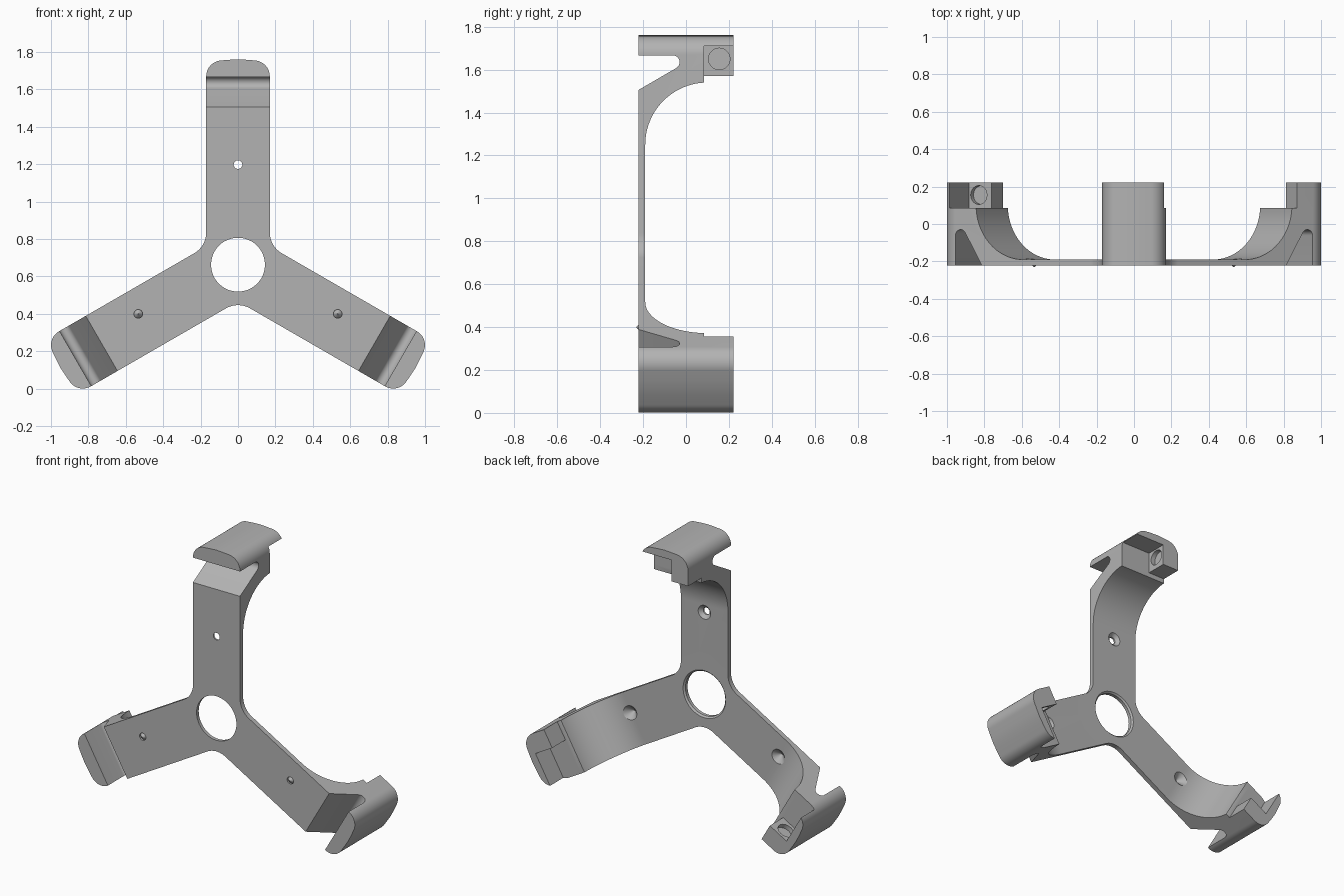
import bpy, bmesh
from math import sin, cos, pi, radians
from mathutils import Matrix, Vector

cube = bpy.data.objects.get("Cube")
if cube:
    bpy.data.objects.remove(cube, do_unlink=True)

HUB = 0.663            # height of the hub centre
FRONT, BACK = -0.222, 0.222
PLATE = -0.19          # rear face of the thin plate
HALF = 0.17            # half width of an arm
TURNS = [Matrix.Translation((0, 0, HUB)) @ Matrix.Rotation(radians(a), 4, 'Y')
         for a in (0, 120, 240)]

grey = bpy.data.materials.new("plain_grey")
grey.use_nodes = True
grey.diffuse_color = (0.45, 0.45, 0.45, 1)
grey.node_tree.nodes["Principled BSDF"].inputs["Base Color"].default_value = (0.45, 0.45, 0.45, 1)


def arc(cx, cy, r, start, end, n=14):
    angles = [radians(start + (end - start) * i / n) for i in range(n + 1)]
    return [(cx + r * cos(a), cy + r * sin(a)) for a in angles]


def add_object(name, bm, matrix):
    bmesh.ops.recalc_face_normals(bm, faces=bm.faces)
    mesh = bpy.data.meshes.new(name)
    bm.to_mesh(mesh)
    bm.free()
    mesh.transform(matrix)
    obj = bpy.data.objects.new(name, mesh)
    bpy.context.collection.objects.link(obj)
    return obj


def prism(name, points, axis, lo, hi, matrix=Matrix()):
    """Extrude a flat outline along x or y."""
    bm = bmesh.new()
    place = (lambda a, b: (lo, a, b)) if axis == 'x' else (lambda a, b: (a, lo, b))
    face = bm.faces.new([bm.verts.new(place(a, b)) for a, b in points])
    step = Vector((hi - lo, 0, 0) if axis == 'x' else (0, hi - lo, 0))
    made = bmesh.ops.extrude_face_region(bm, geom=[face])["geom"]
    bmesh.ops.translate(bm, vec=step, verts=[v for v in made if isinstance(v, bmesh.types.BMVert)])
    return add_object(name, bm, matrix)


def drill(name, axis, centre, r_lo, r_hi, length, matrix=Matrix()):
    """Round cutter whose middle sits at centre."""
    bm = bmesh.new()
    bmesh.ops.create_cone(bm, cap_ends=True, segments=48, radius1=r_lo, radius2=r_hi, depth=length)
    turn = Matrix.Rotation(pi / 2, 4, 'Y') if axis == 'x' else Matrix.Rotation(-pi / 2, 4, 'X')
    return add_object(name, bm, matrix @ Matrix.Translation(centre) @ turn)


def cut(body, cutter):
    cutter.hide_render = True
    mod = body.modifiers.new("cut", 'BOOLEAN')
    mod.operation = 'DIFFERENCE'
    mod.solver = 'EXACT'
    mod.object = cutter
    bpy.context.view_layer.objects.active = body
    bpy.ops.object.modifier_apply(modifier=mod.name)
    bpy.data.objects.remove(cutter, do_unlink=True)


# Three-armed outline with rounded ends and filleted inner corners
arm = (arc(-0.085, 1.007, 0.085, 180, 94)
       + [(-0.04, 1.096), (0, 1.098), (0.04, 1.096)]
       + arc(0.085, 1.007, 0.085, 86, 0)
       + arc(0.30, 0.1732, 0.13, 180, 240))
outline = []
for turn in TURNS:
    for s, r in arm:
        p = turn @ Vector((s, 0, r))
        outline.append((p.x, p.z))
bracket = prism("three_arm_bracket", outline, 'y', FRONT, BACK)

# Side shapes removed from each arm, as (depth, distance from hub)
hollow = ([(PLATE, -0.1)] + arc(0.1, 0.587, 0.29, 180, 93, 28)
          + [(0.085, 0.877), (0.085, 0.908), (0.3, 0.908), (0.3, -0.1)])
slot = ([(-0.3, 0.798), (FRONT, 0.842)] + arc(-0.062, 0.972, 0.032, -59, 90, 14)
        + [(-0.3, 1.004)])
pocket = [(0.085, 0.8), (0.3, 0.8), (0.3, 1.047), (0.085, 1.047)]

for turn in TURNS:
    cut(bracket, prism("hollow_cutter", hollow, 'x', -0.25, 0.25, turn))
    cut(bracket, prism("slot_cutter", slot, 'x', -0.25, 0.25, turn))
    cut(bracket, prism("pocket_cutter", pocket, 'x', -0.05, 0.25, turn))
    cut(bracket, drill("clamp_hole_cutter", 'x', (-0.03, 0.155, 0.987), 0.05, 0.05, 0.1, turn))

# Hub opening with a softened rear edge
cut(bracket, drill("hub_cutter", 'y', (0, -0.2, HUB), 0.144, 0.144, 0.2))
cut(bracket, drill("hub_edge_cutter", 'y', (0, PLATE, HUB), 0.134, 0.174, 0.04))

# Countersunk screw holes
for x, z in ((0, 1.198), (-0.533, 0.4), (0.533, 0.4)):
    cut(bracket, drill("screw_cutter", 'y', (x, -0.2, z), 0.023, 0.023, 0.2))
    cut(bracket, drill("countersink_cutter", 'y', (x, PLATE, z), 0.003, 0.087, 0.08))

bracket.data.materials.clear()
bracket.data.materials.append(grey)
for poly in bracket.data.polygons:
    poly.material_index = 0
bpy.ops.object.select_all(action='DESELECT')
bracket.select_set(True)
bpy.context.view_layer.objects.active = bracket
bpy.ops.object.shade_smooth_by_angle(angle=radians(30))
